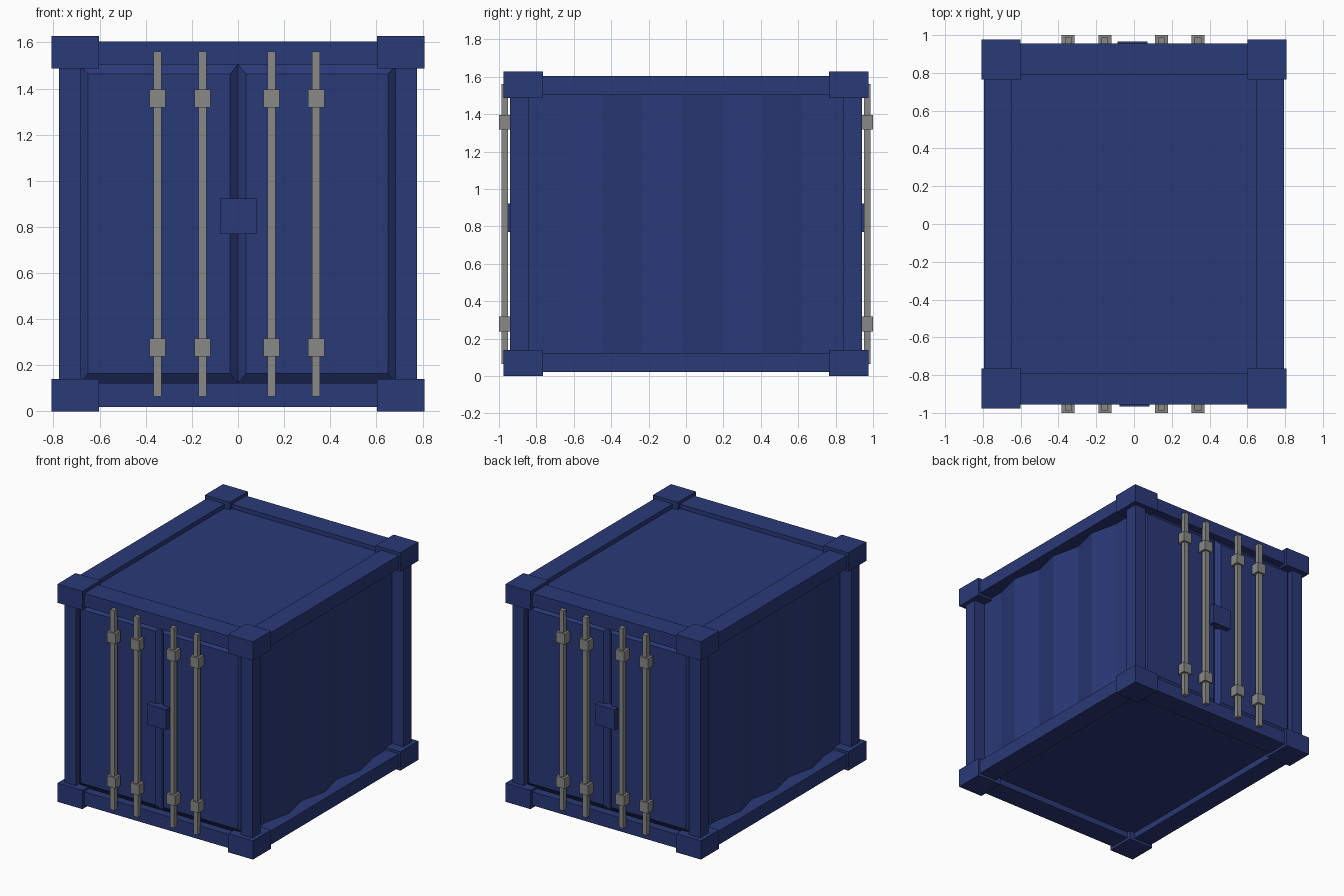
import bpy
import bmesh

cube = bpy.data.objects.get("Cube")
if cube:
    bpy.data.objects.remove(cube, do_unlink=True)


def material(name, rgb):
    mat = bpy.data.materials.new(name)
    mat.use_nodes = True
    color = (*rgb, 1.0)
    mat.diffuse_color = color
    bsdf = mat.node_tree.nodes["Principled BSDF"]
    bsdf.inputs["Base Color"].default_value = color
    bsdf.inputs["Roughness"].default_value = 0.7
    return mat


BLUE = material("navy_paint", (0.023, 0.041, 0.185))
STEEL = material("grey_steel", (0.25, 0.25, 0.245))


def finish(name, bm, mat):
    bmesh.ops.recalc_face_normals(bm, faces=bm.faces)
    mesh = bpy.data.meshes.new(name)
    bm.to_mesh(mesh)
    bm.free()
    mesh.materials.append(mat)
    obj = bpy.data.objects.new(name, mesh)
    bpy.context.collection.objects.link(obj)
    return obj


def box(name, x, y, z, mat=BLUE):
    """Box from (min, max) ranges on each axis."""
    bm = bmesh.new()
    bmesh.ops.create_cube(bm, size=1)
    for v in bm.verts:
        for i, (lo, hi) in enumerate((x, y, z)):
            v.co[i] = hi if v.co[i] > 0 else lo
    return finish(name, bm, mat)


def span(side, lo, hi):
    """Range lo..hi measured outwards on the given side of the centre."""
    return (lo, hi) if side > 0 else (-hi, -lo)


# Body with zigzag corrugated side walls, closed by the floor and roof
VALLEY, PEAK, STEP, SHIFT = 0.685, 0.733, 0.2125, -0.02
DOOR_BACK, DOOR_FACE = 0.895, 0.927
wall = [(VALLEY, -DOOR_BACK)]
wall += [(PEAK if i % 2 == 0 else VALLEY, i * STEP + SHIFT) for i in range(-3, 4)]
wall += [(VALLEY, DOOR_BACK)]
outline = wall + [(-x, y) for x, y in reversed(wall)]
bm = bmesh.new()
base = bm.faces.new([bm.verts.new((x, y, 0.065)) for x, y in outline])
top = bmesh.ops.extrude_face_region(bm, geom=[base], use_keep_orig=True)
for v in top["geom"]:
    if isinstance(v, bmesh.types.BMVert):
        v.co.z = 1.572
finish("corrugated_body", bm, BLUE)


def door(name, x0, x1, side):
    """Raised door leaf with sloping borders."""
    bm = bmesh.new()
    loops = []
    for bx, bz, y in ((0, 0, DOOR_BACK), (0.034, 0.042, DOOR_FACE)):
        xa, xb, za, zb = x0 + bx, x1 - bx, 0.122 + bz, 1.505 - bz
        corners = ((xa, za), (xb, za), (xb, zb), (xa, zb))
        loops.append([bm.verts.new((x, side * y, z)) for x, z in corners])
    low, high = loops
    bm.faces.new(low)
    bm.faces.new(high)
    for i in range(4):
        j = (i + 1) % 4
        bm.faces.new((low[i], low[j], high[j], high[i]))
    finish(name, bm, BLUE)


RAILS = (("bottom", (0.02, 0.122)), ("top", (1.505, 1.604)))
CORNERS = (("bottom", (0, 0.14)), ("top", (1.487, 1.627)))

# Side rails
for sx, xname in ((1, "left"), (-1, "right")):
    for level, z in RAILS:
        box(f"{level}_{xname}_side_rail", span(sx, 0.645, 0.795), (-0.8, 0.8), z)

for sy, yname, lock_x in ((-1, "front", 0.002), (1, "back", -0.008)):
    # End rails
    for level, z in RAILS:
        box(f"{level}_{yname}_rail", (-0.7, 0.7), span(sy, 0.788, 0.955), z)

    # Posts, corner castings and door leaves
    for sx, xname in ((1, "left"), (-1, "right")):
        box(f"{yname}_{xname}_post", span(sx, 0.683, 0.777),
            span(sy, 0.842, 0.94), (0.1, 1.53))
        for level, z in CORNERS:
            box(f"{level}_{yname}_{xname}_corner", span(sx, 0.602, 0.808),
                span(sy, 0.764, 0.977), z)
        x0, x1 = span(sx, 0, 0.685)
        door(f"{yname}_{xname}_door", x0, x1, sy)

    # Lock box over the door seam
    box(f"{yname}_lock_box", (lock_x - 0.079, lock_x + 0.079),
        span(sy, 0.9, 0.966), (0.77, 0.922))

    # Locking rods with their brackets
    for n, x in enumerate((-0.349, -0.154, 0.145, 0.339), 1):
        box(f"{yname}_rod_{n}", (x - 0.0175, x + 0.0175),
            span(sy, 0.951, 0.987), (0.065, 1.56), STEEL)
        for level, z in (("lower", 0.278), ("upper", 1.356)):
            box(f"{yname}_{level}_bracket_{n}", (x - 0.035, x + 0.035),
                span(sy, 0.937, 1.0), (z - 0.039, z + 0.039), STEEL)
